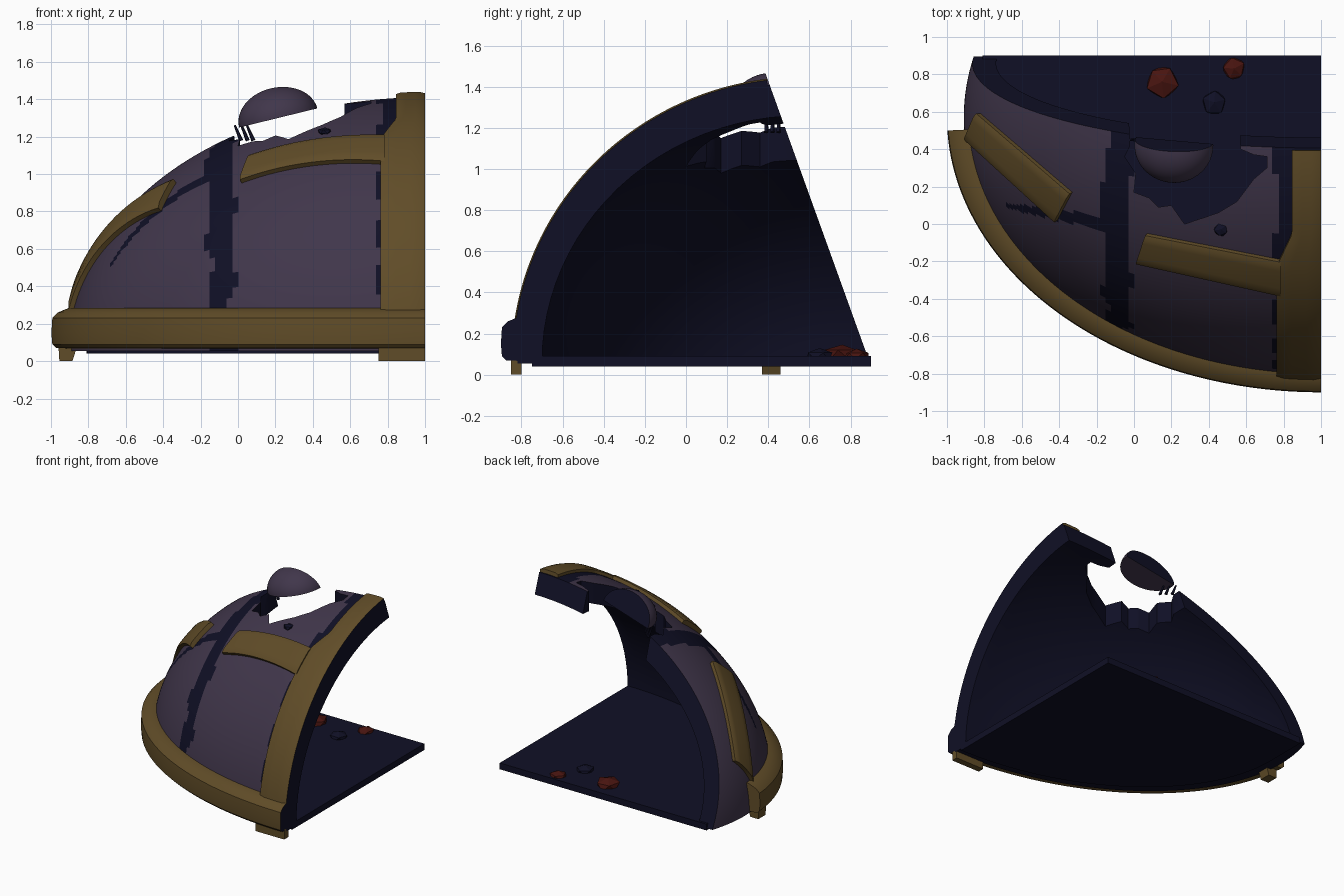
import bpy, bmesh, math, random
from mathutils import Vector, Matrix

if "Cube" in bpy.data.objects:
    bpy.data.objects.remove(bpy.data.objects["Cube"])
random.seed(4)

def mat(name, c):
    m = bpy.data.materials.new(name)
    m.diffuse_color = (*c, 1)
    m.use_nodes = True
    m.node_tree.nodes["Principled BSDF"].inputs["Base Color"].default_value = m.diffuse_color
    return m

PURPLE = mat("dusty purple", (0.052, 0.037, 0.070))
NAVY = mat("dark navy", (0.005, 0.005, 0.019))
GOLD = mat("old gold", (0.118, 0.073, 0.021))
RED = mat("deep red", (0.065, 0.007, 0.005))

C = Vector((1, 0.57, 0.06))            # dome centre
A, B, H = 1.91, 1.39, 1.36             # dome radii

def add(name, bm, mats, smooth=False):
    bmesh.ops.recalc_face_normals(bm, faces=bm.faces)
    me = bpy.data.meshes.new(name)
    bm.to_mesh(me)
    bm.free()
    ob = bpy.data.objects.new(name, me)
    bpy.context.collection.objects.link(ob)
    for m in mats:
        me.materials.append(m)
    if smooth:
        smooth_it(ob)
    return ob

def smooth_it(ob):
    bpy.ops.object.select_all(action='DESELECT')
    ob.select_set(True)
    bpy.context.view_layer.objects.active = ob
    bpy.ops.object.shade_smooth_by_angle(angle=math.radians(35))

def ellipsoid(bm, centre, radii, u, v):
    m = Matrix.Translation(centre) @ Matrix.Diagonal((*radii, 1)) @ Matrix.Rotation(math.pi / 2, 4, 'Y')
    bmesh.ops.create_uvsphere(bm, u_segments=u, v_segments=v, radius=1, matrix=m)

def prism(pts, vec):
    bm = bmesh.new()
    f = bm.faces.new([bm.verts.new(p) for p in pts])
    r = bmesh.ops.extrude_face_region(bm, geom=[f])
    bmesh.ops.translate(bm, vec=vec, verts=[g for g in r["geom"] if isinstance(g, bmesh.types.BMVert)])
    return bm

def boolean(ob, cutter, op):
    bpy.context.view_layer.objects.active = ob
    md = ob.modifiers.new("cut", 'BOOLEAN')
    md.operation, md.object, md.solver = op, cutter, 'EXACT'
    bpy.ops.object.modifier_apply(modifier=md.name)
    bpy.data.objects.remove(cutter)

def wedge():
    # space in front of the tilted back plane and left of x = 1
    bm = prism([(-2, -2, .055), (-2, .895, .055), (-2, .338, 1.6), (-2, -2, 1.6)], (3, 0, 0))
    return add("wedge_cutter", bm, [NAVY])

# broken dome shell
bm = bmesh.new()
ellipsoid(bm, C, (A, B, H), 256, 160)
dome = add("dome_shell", bm, [PURPLE, NAVY])
boolean(dome, wedge(), 'INTERSECT')
bm = bmesh.new()
ellipsoid(bm, C, (1.79, 1.27, 1.20), 96, 64)
boolean(dome, add("inner_cutter", bm, [NAVY]), 'DIFFERENCE')
hole = [(-.04, .8), (-.02, .42), (-.05, .36), (.01, .27), (.0, .17), (.08, .14), (.13, .09), (.2, .10),
        (.27, .0), (.36, .03), (.45, .06), (.55, .12), (.64, .24), (.71, .3), (.71, .36), (.64, .37), (.57, .40), (.57, .8)]
boolean(dome, add("hole_cutter", prism([(x, y, .9) for x, y in hole], (0, 0, 1)), [NAVY]), 'DIFFERENCE')

def cracked(p):
    x, y, z = p
    if abs(x + .09 - .015 * math.sin(z * 17)) < .065 + .015 * math.sin(z * 31 + 1) + .02 * max(0, z - .9):
        return True
    if -.68 < x < -.1 and abs(y - (.1 - .19 * (x + .68))) < .015 + .045 * (x + .68):
        return True
    return x > .755 + .01 * math.sin(z * 25)

for p in dome.data.polygons:
    q = p.center - C
    e = Vector((q.x / A, q.y / B, q.z / H))
    n = Vector((e.x / A, e.y / B, e.z / H)).normalized()
    outer = e.length > .985 and n.dot(p.normal) > .85
    p.material_index = 0 if outer and not cracked(p.center) else 1
smooth_it(dome)

# floor slab
pts = [(1 - 1.81 * math.sin(t), .57 - 1.32 * math.cos(t), .04) for t in [i * math.pi / 96 for i in range(49)]]
pts += [(-.81, .9, .04), (1, .9, .04)]
add("floor_slab", prism(pts, (0, 0, .05)), [NAVY])

# curved plates lying on the dome
def surface(x, y):
    k = 1 - ((x - C.x) / A) ** 2 - ((y - C.y) / B) ** 2
    return Vector((x, y, C.z + H * math.sqrt(max(k, 0.0))))

def plate(name, fn, nu, nv, h):
    bm = bmesh.new()
    grid = []
    for i in range(nu + 1):
        row = []
        for j in range(nv + 1):
            p = fn(i / nu, j / nv)
            q = p - C
            n = Vector((q.x / A ** 2, q.y / B ** 2, q.z / H ** 2)).normalized()
            edge = j in (0, nv)
            row.append((bm.verts.new(p + n * h * (.75 if edge else 1)), bm.verts.new(p - n * .03)))
        grid.append(row)
    for i in range(nu):
        for j in range(nv):
            c = [grid[i][j], grid[i + 1][j], grid[i + 1][j + 1], grid[i][j + 1]]
            bm.faces.new([v[0] for v in c])
            bm.faces.new([v[1] for v in reversed(c)])
    rim = [e for e in bm.edges if e.is_boundary]
    tops = {v[0]: v[1] for r in grid for v in r}
    for e in rim:
        a, b = e.verts
        if a in tops and b in tops:
            bm.faces.new([a, b, tops[b], tops[a]])
    return add(name, bm, [GOLD, NAVY], True)

def quad(a, b, c, d):
    a, b, c, d = map(Vector, (a, b, c, d))
    def fn(u, v):
        p = a.lerp(b, u).lerp(d.lerp(c, u), v)
        return surface(p.x, p.y)
    return fn

plate("upper_plate", quad((.02, -.2), (.785, -.37), (.785, -.19), (.07, -.05)), 24, 8, .035)
plate("side_plate", quad((-.88, .45), (-.41, .02), (-.33, .17), (-.82, .59)), 24, 8, .035)

# broad arch along the right cut, narrowing at the top
def arch(u, v):
    t = .06 + u * (math.acos(.125) - .06)
    y0 = C.y - B * math.cos(t)
    left = .765 + .08 * min(1, max(0, (y0 + .22) / .17))
    x = left + (1 - left) * v
    k = math.sqrt(1 - ((x - C.x) / A) ** 2)
    return Vector((x, C.y - B * k * math.cos(t), C.z + H * k * math.sin(t)))

def dark_cut(ob):
    for p in ob.data.polygons:
        if p.center.x > .995 and p.normal.x > .8:
            p.material_index = 1

dark_cut(plate("arch_band", arch, 60, 6, .03))

# base rim swept round the dome
profile = [(.15, .065), (.02, .07), (0, .09), (-.005, .15), (0, .23), (.03, .26), (.09, .285), (.15, .285)]
bm = bmesh.new()
rings = []
for i in range(81):
    t = 1.523 * i / 80
    rings.append([bm.verts.new((1 - (1.995 - d) * math.sin(t), .57 - (1.465 - d) * math.cos(t), z)) for d, z in profile])
for r, s in zip(rings, rings[1:]):
    for j in range(len(profile)):
        k = (j + 1) % len(profile)
        bm.faces.new([r[j], r[k], s[k], s[j]])
bm.faces.new(rings[0])
bm.faces.new(rings[-1])
dark_cut(add("base_rim", bm, [GOLD, NAVY], True))

# feet
def foot(name, x0, x1, y0, y1, taper):
    pts = [(x0, y0, .08), (x1, y0, .08), (x1 - taper, y0, 0), (x0 + taper * .2, y0, 0)]
    add(name, prism(pts, (0, y1 - y0, 0)), [GOLD])

foot("left_foot", -.96, -.86, .37, .46, .025)
foot("front_foot", .75, 1, -.85, -.80, 0)

# loose domed fragment above the hole, cut by the back plane
bm = bmesh.new()
bmesh.ops.create_uvsphere(bm, u_segments=48, v_segments=32, radius=1)
bmesh.ops.bisect_plane(bm, geom=bm.verts[:] + bm.edges[:] + bm.faces[:], plane_co=(0, 0, 0), plane_no=(0, 0, -1), clear_outer=True)
bmesh.ops.holes_fill(bm, edges=[e for e in bm.edges if e.is_boundary])
bm.transform(Matrix.Translation((.215, .42, 1.30)) @ Matrix.Rotation(-.24, 4, 'Y') @ Matrix.Diagonal((.215, .2, .165, 1)))
fragment = add("loose_fragment", bm, [PURPLE, NAVY])
boolean(fragment, wedge(), 'INTERSECT')
for p in fragment.data.polygons:
    p.material_index = 1 if p.normal.y > .9 and p.area > .002 else 0
smooth_it(fragment)

# thin shards at the hole edge
for i, x in enumerate((.0, .035, .065)):
    bm = bmesh.new()
    m = Matrix.Translation((x, .45 - i * .03, 1.22)) @ Matrix.Rotation(-.4, 4, 'Y')
    bmesh.ops.create_cone(bm, cap_ends=True, segments=5, radius1=.012, radius2=.006, depth=.09, matrix=m)
    add("shard_%d" % i, bm, [NAVY])

# rubble chunks
def chunk(name, pos, r, h, m):
    bm = bmesh.new()
    bmesh.ops.create_icosphere(bm, subdivisions=1, radius=1)
    for v in bm.verts:
        v.co *= random.uniform(.88, 1.08)
    bm.transform(Matrix.Translation(pos) @ Matrix.Diagonal((r, r, h, 1)) @ Matrix.Rotation(random.random() * 6, 4, 'Z'))
    add(name, bm, [m])

chunk("red_chunk_large", (.15, .76, .095), .095, .055, RED)
chunk("red_chunk_small", (.535, .83, .09), .065, .035, RED)
chunk("dark_chunk", (.43, .65, .09), .07, .04, NAVY)
chunk("dome_chunk", surface(.465, -.03), .042, .025, NAVY)
